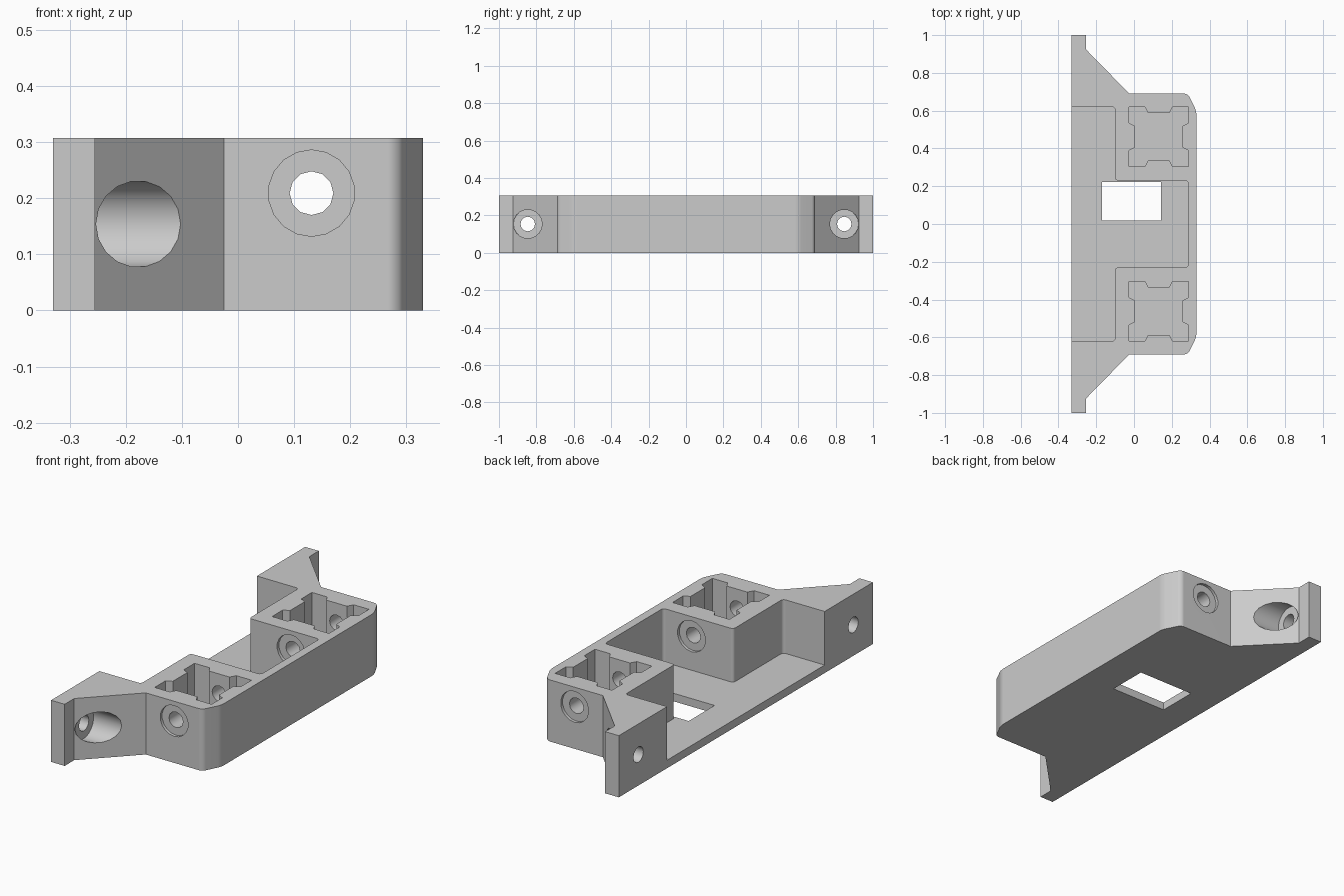
import bpy, bmesh
from math import radians
from mathutils import Matrix

old = bpy.data.objects.get("Cube")
if old:
    bpy.data.objects.remove(old, do_unlink=True)

grey = bpy.data.materials.new("grey_plastic")
grey.use_nodes = True
color = (0.6, 0.6, 0.6, 1)
grey.diffuse_color = color
grey.node_tree.nodes["Principled BSDF"].inputs["Base Color"].default_value = color

HEIGHT, FLOOR = 0.307, 0.04


def finish(bm, name):
    bmesh.ops.recalc_face_normals(bm, faces=bm.faces[:])
    mesh = bpy.data.meshes.new(name)
    bm.to_mesh(mesh)
    bm.free()
    mesh.materials.append(grey)
    ob = bpy.data.objects.new(name, mesh)
    bpy.context.collection.objects.link(ob)
    return ob


def prism(name, points, z0, z1, radius=0, rounded=lambda p: True):
    """Extrude an outline upward and round chosen upright edges."""
    bm = bmesh.new()
    face = bm.faces.new([bm.verts.new((x, y, z0)) for x, y in points])
    ext = bmesh.ops.extrude_face_region(bm, geom=[face])
    verts = [v for v in ext["geom"] if isinstance(v, bmesh.types.BMVert)]
    bmesh.ops.translate(bm, verts=verts, vec=(0, 0, z1 - z0))
    if radius:
        edges = [e for e in bm.edges
                 if abs(e.verts[0].co.z - e.verts[1].co.z) > 0.01 and rounded(e.verts[0].co)]
        bmesh.ops.bevel(bm, geom=edges, offset=radius, segments=3, profile=0.5, affect='EDGES')
    return finish(bm, name)


def rod(name, axis, start, end, a, z, radius, sides):
    """Cylinder along x or y; a is the other horizontal coordinate."""
    bm = bmesh.new()
    bmesh.ops.create_cone(bm, cap_ends=True, segments=sides, radius1=radius,
                          radius2=radius, depth=abs(end - start))
    mid = (start + end) / 2
    if axis == 'X':
        m = Matrix.Translation((mid, a, z)) @ Matrix.Rotation(radians(90), 4, 'Y')
    else:
        m = Matrix.Translation((a, mid, z)) @ Matrix.Rotation(radians(90), 4, 'X')
    bmesh.ops.transform(bm, matrix=m, verts=bm.verts[:])
    return finish(bm, name)


def mirror_y(half):
    return half + [(x, -y) for x, y in reversed(half)]


# Bracket body with angled mounting ears
half = [(-0.33, 1), (-0.255, 1), (-0.255, 0.925), (-0.025, 0.69), (0.285, 0.69), (0.33, 0.6)]
body = prism("bracket_body", mirror_y(half), 0, HEIGHT, 0.018, lambda p: p.x > 0.2)

# Stepped central recess, open at the back
recess = mirror_y([(-0.4, 0.62), (-0.1, 0.62), (-0.1, 0.23), (0.287, 0.23)])
cutters = [prism("recess_cutter", recess, FLOOR, 0.4, 0.015, lambda p: p.x > -0.3)]

# Rectangular window through the floor
cutters.append(prism("window_cutter",
                     [(-0.17, 0.018), (0.143, 0.018), (0.143, 0.222), (-0.17, 0.222)], -0.1, 0.1))

# Square sockets with a tapered rib on each wall
cx, cy, s, rib = 0.131, 0.462, 0.157, 0.03
side = [(-s, s), (-0.073, s), (-0.057, s - rib), (0.057, s - rib), (0.073, s)]
socket = []
for k in range(4):
    for x, y in side:
        for _ in range(k):
            x, y = y, -x
        socket.append((cx + x, cy + y))

# Cross holes with shallow counterbores, and ear screw holes
cutters.append(rod("cross_hole_cutter", 'Y', -0.8, 0.8, cx, 0.209, 0.039, 12))
for sign in (1, -1):
    cutters.append(prism("socket_cutter", [(x, sign * y) for x, y in socket], FLOOR, 0.4))
    for y0, y1 in ((0.2, 0.245), (0.675, 0.75)):
        cutters.append(rod("counterbore_cutter", 'Y', sign * y0, sign * y1, cx, 0.209, 0.077, 18))
    ear = sign * 0.846
    cutters.append(rod("ear_hole_cutter", 'X', -0.4, 0, ear, 0.154, 0.039, 12))
    cutters.append(rod("ear_counterbore_cutter", 'X', -0.257, 0.05, ear, 0.154, 0.077, 18))

bpy.context.view_layer.objects.active = body
for cutter in cutters:
    mod = body.modifiers.new("cut", 'BOOLEAN')
    mod.operation = 'DIFFERENCE'
    mod.solver = 'EXACT'
    mod.object = cutter
    bpy.ops.object.modifier_apply(modifier=mod.name)
    bpy.data.objects.remove(cutter, do_unlink=True)

# Smooth round surfaces while keeping edges sharp
bpy.ops.object.select_all(action='DESELECT')
body.select_set(True)
bpy.ops.object.shade_smooth_by_angle(angle=radians(31))
weighted = body.modifiers.new("weighted_normals", 'WEIGHTED_NORMAL')
weighted.keep_sharp = True
